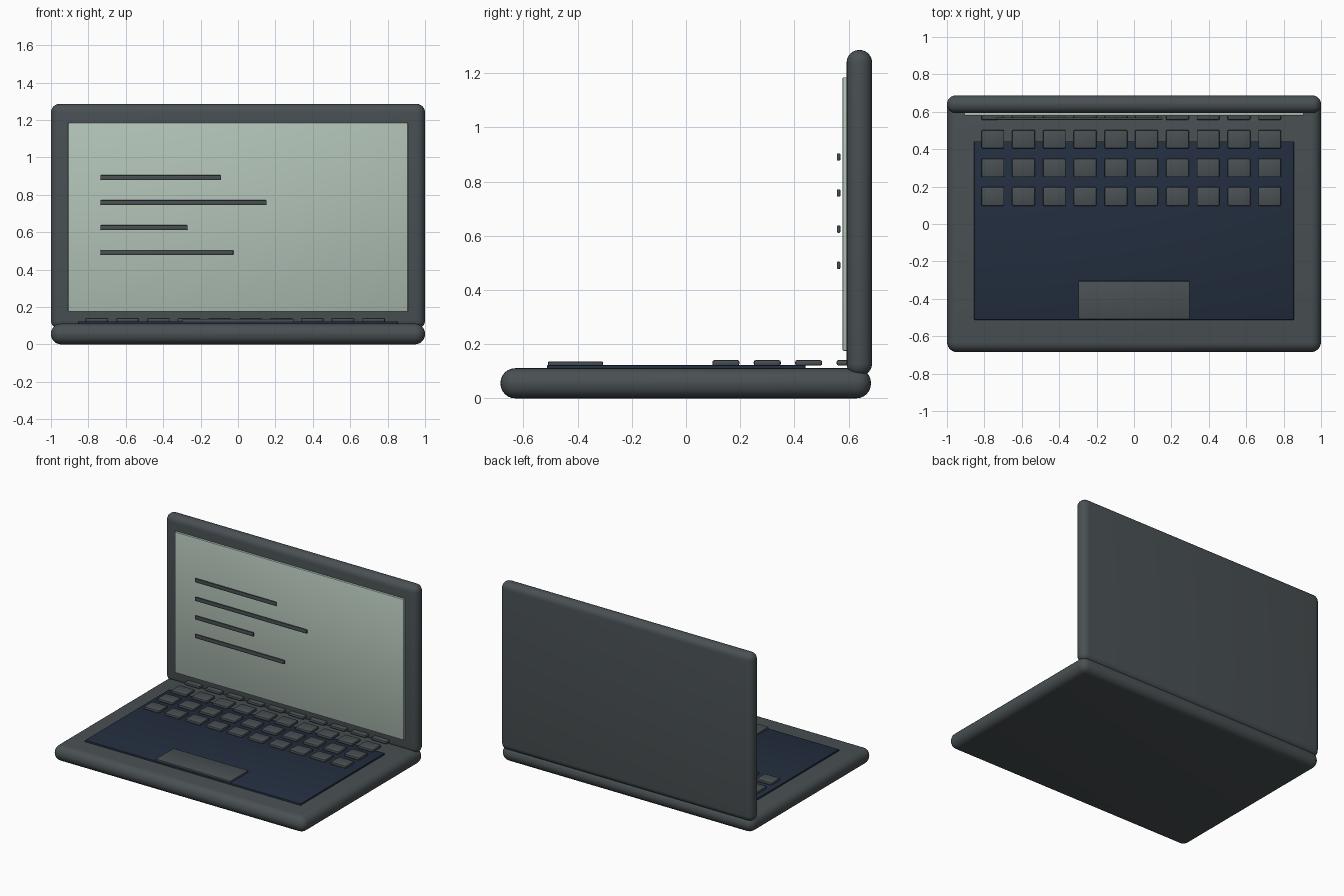
import bpy

if "Cube" in bpy.data.objects:
    bpy.data.objects.remove(bpy.data.objects["Cube"])

def material(name, rgb):
    m = bpy.data.materials.new(name)
    m.diffuse_color = (*rgb, 1)
    m.use_nodes = True
    m.node_tree.nodes["Principled BSDF"].inputs["Base Color"].default_value = m.diffuse_color
    return m

CASE = material("dark_grey", (0.066, 0.08, 0.086))
NAVY = material("navy", (0.017, 0.027, 0.05))
GLASS = material("pale_green", (0.44, 0.54, 0.47))

def box(name, x, y, z, bevel, mat, segments=2):
    """Rounded box from (min, max) ranges on each axis."""
    bpy.ops.mesh.primitive_cube_add(size=1, location=[sum(r) / 2 for r in (x, y, z)])
    ob = bpy.context.object
    ob.name = name
    ob.scale = [r[1] - r[0] for r in (x, y, z)]
    bpy.ops.object.transform_apply(location=False, rotation=False, scale=True)
    mod = ob.modifiers.new("rounding", 'BEVEL')
    mod.width, mod.segments = bevel, segments
    bpy.ops.object.modifier_apply(modifier=mod.name)
    bpy.ops.object.shade_smooth_by_angle()
    ob.data.materials.append(mat)
    return ob

# Case halves
box("base", (-1, 1), (-0.685, 0.683), (0, 0.111), 0.054, CASE, 6)
box("lid", (-1, 1), (0.593, 0.687), (0.082, 1.286), 0.046, CASE, 6)

# Screen panel and the raised lines in front of it
box("screen", (-0.908, 0.908), (0.578, 0.602), (0.175, 1.185), 0.005, GLASS)
for i, right in enumerate((-0.09, 0.153, -0.27, -0.025)):
    z = 0.891 - i * 0.1333
    box(f"screen_line_{i + 1}", (-0.735, right), (0.557, 0.570), (z - 0.0135, z + 0.0135), 0.004, CASE)

# Keyboard deck and trackpad
box("keyboard_deck", (-0.855, 0.855), (-0.513, 0.441), (0.100, 0.123), 0.004, NAVY)
box("trackpad", (-0.298, 0.298), (-0.51, -0.306), (0.119, 0.136), 0.005, CASE)

# Keys: four rows of ten, the back row tucked under the lid
for row in range(4):
    for col in range(10):
        x, y = -0.755 + col * 0.1645, 0.147 + row * 0.153
        box(f"key_{row + 1}_{col + 1}", (x - 0.061, x + 0.061), (y - 0.05, y + 0.05),
            (0.121, 0.141), 0.007, CASE)
